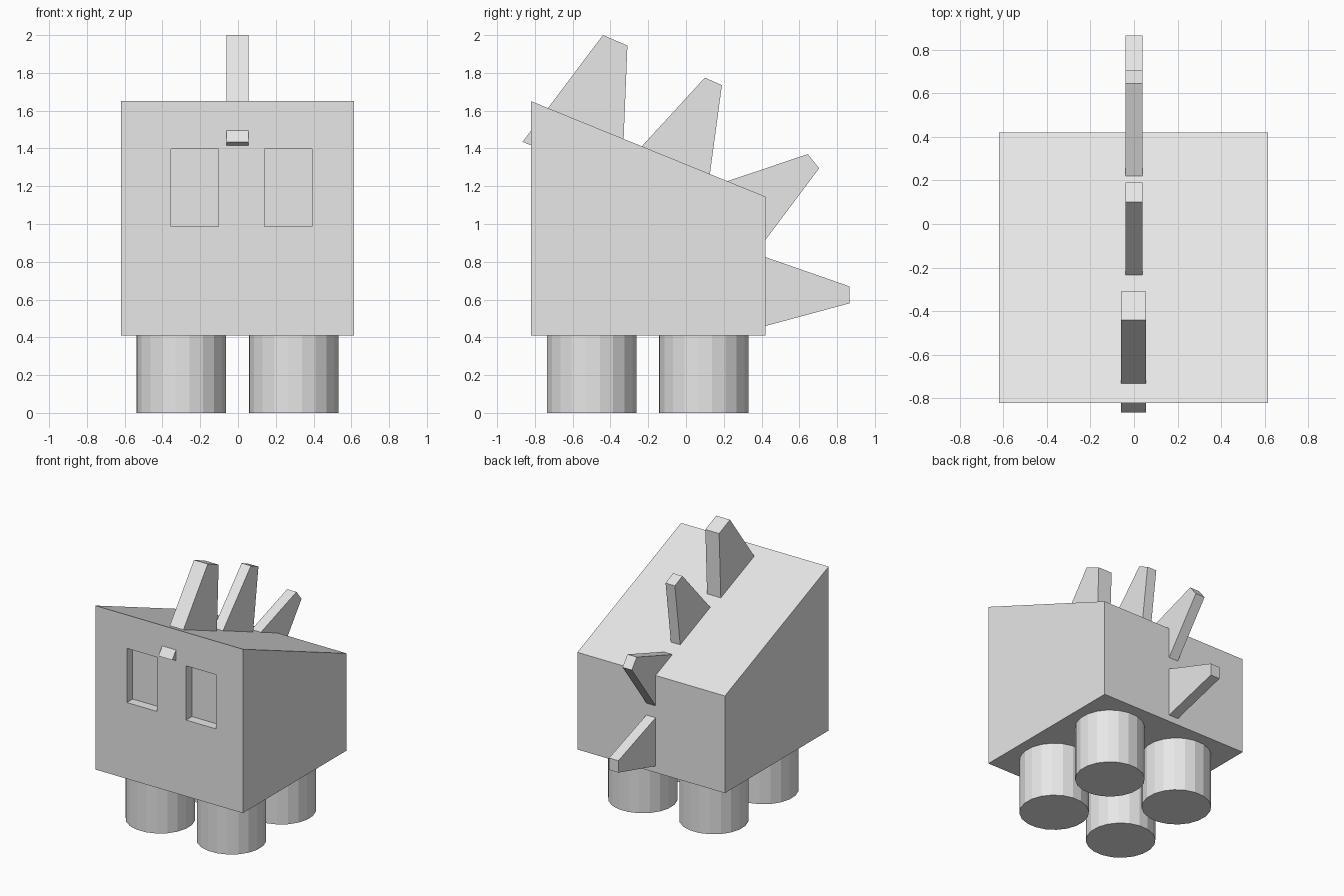
import bpy
import bmesh
from math import radians
from mathutils import Matrix, Vector

if "Cube" in bpy.data.objects:
    bpy.data.objects.remove(bpy.data.objects["Cube"], do_unlink=True)

grey = bpy.data.materials.new("light grey")
grey.use_nodes = True
grey.diffuse_color = (0.8, 0.8, 0.8, 1)
grey.node_tree.nodes["Principled BSDF"].inputs["Base Color"].default_value = (0.8, 0.8, 0.8, 1)


def finish(name, bm):
    bmesh.ops.recalc_face_normals(bm, faces=bm.faces)
    mesh = bpy.data.meshes.new(name)
    bm.to_mesh(mesh)
    bm.free()
    mesh.materials.append(grey)
    obj = bpy.data.objects.new(name, mesh)
    bpy.context.collection.objects.link(obj)
    return obj


def slab(name, profile, x0, x1):
    """Extrude a side (y, z) profile from x0 to x1."""
    bm = bmesh.new()
    face = bm.faces.new([bm.verts.new((x0, y, z)) for y, z in profile])
    made = bmesh.ops.extrude_face_region(bm, geom=[face])["geom"]
    verts = [g for g in made if isinstance(g, bmesh.types.BMVert)]
    bmesh.ops.translate(bm, verts=verts, vec=Vector((x1 - x0, 0, 0)))
    return finish(name, bm)


# Wedge-topped body
body = slab("body", [(-0.82, 0.41), (0.42, 0.41), (0.42, 1.145), (-0.82, 1.65)], -0.62, 0.615)

# Recessed rectangular eye sockets
socket = [(-0.95, 0.987), (-0.75, 0.987), (-0.75, 1.397), (-0.95, 1.397)]
for name, x0, x1 in (("right", -0.356, -0.102), ("left", 0.14, 0.391)):
    cutter = slab(name + "_eye_cutter", socket, x0, x1)
    cutter.hide_render = True
    cut = body.modifiers.new(name + "_eye", "BOOLEAN")
    cut.operation = "DIFFERENCE"
    cut.solver = "EXACT"
    cut.object = cutter
    bpy.context.view_layer.objects.active = body
    bpy.ops.object.modifier_apply(modifier=cut.name)
    bpy.data.objects.remove(cutter, do_unlink=True)

# Tapered spikes down the back; the first one pokes out through the face
slab("head_spike", [(-0.865, 1.435), (-0.44, 2.0), (-0.31, 1.945), (-0.34, 1.215)], -0.06, 0.055)
spikes = {
    "upper_back_spike": [(-0.29, 1.35), (0.10, 1.775), (0.19, 1.735), (0.115, 1.18)],
    "lower_back_spike": [(0.14, 1.2), (0.645, 1.37), (0.705, 1.295), (0.38, 0.862)],
    "tail_spike": [(0.38, 0.839), (0.865, 0.67), (0.865, 0.58), (0.38, 0.449)],
}
for name, profile in spikes.items():
    slab(name, profile, -0.04, 0.038)

# Four stubby faceted legs
for end, y in (("front", -0.5), ("back", 0.095)):
    for side, x in (("right", -0.3), ("left", 0.295)):
        bm = bmesh.new()
        place = Matrix.Translation((x, y, 0.21)) @ Matrix.Rotation(radians(10.5), 4, "Z")
        bmesh.ops.create_cone(bm, cap_ends=True, segments=20, radius1=0.239,
                              radius2=0.239, depth=0.42, matrix=place)
        finish(f"{end}_{side}_leg", bm)
